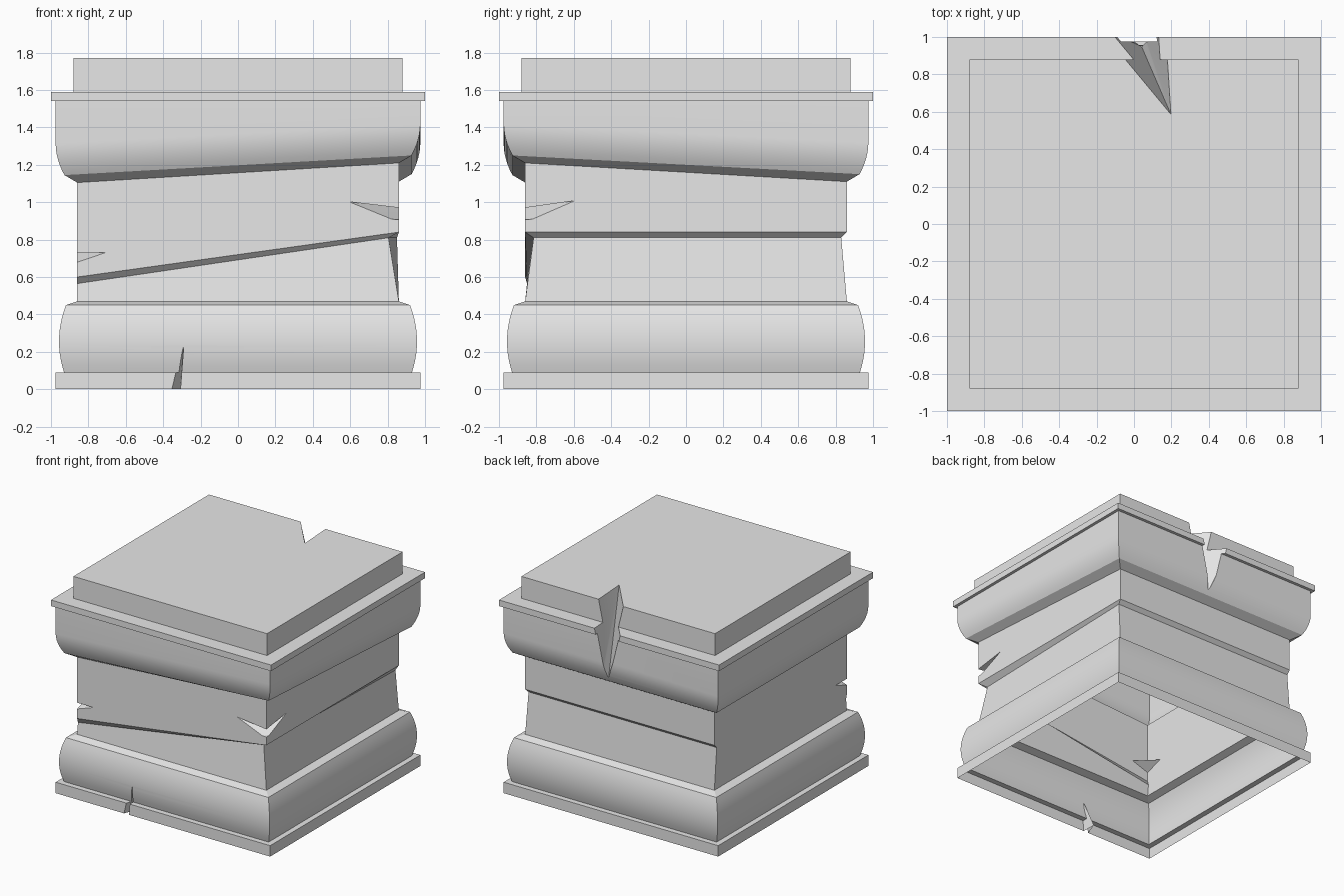
import bpy, bmesh, math

cube = bpy.data.objects.get("Cube")
if cube:
    bpy.data.objects.remove(cube, do_unlink=True)

stone = bpy.data.materials.new("pale_grey_stone")
stone.use_nodes = True
GREY = (0.8, 0.8, 0.8, 1)
stone.diffuse_color = GREY
stone.node_tree.nodes["Principled BSDF"].inputs["Base Color"].default_value = GREY

# Corner order: front left of picture, front right, back right, back left
SIGNS = [(-1, -1), (1, -1), (1, 1), (-1, 1)]


def ring(half, z, lift=(0, 0, 0, 0)):
    """Square loop; each corner may be raised on its own."""
    return [(sx * half, sy * half, z + up) for (sx, sy), up in zip(SIGNS, lift)]


def arc(start, end, z0, z1, bulge, steps, lift=(0, 0, 0, 0)):
    """Loops along a rounded moulding."""
    loops = []
    for i in range(steps + 1):
        t = i / steps
        half = start + (end - start) * t + bulge * 4 * t * (1 - t)
        loops.append(ring(half, z0 + (z1 - z0) * t, lift))
    return loops


def make_object(name, bm):
    mesh = bpy.data.meshes.new(name)
    bmesh.ops.recalc_face_normals(bm, faces=bm.faces)
    bm.to_mesh(mesh)
    bm.free()
    mesh.materials.append(stone)
    obj = bpy.data.objects.new(name, mesh)
    bpy.context.collection.objects.link(obj)
    return obj


def hull(name, points):
    """Convex chip cutter."""
    bm = bmesh.new()
    for p in points:
        bm.verts.new(p)
    bmesh.ops.convex_hull(bm, input=bm.verts)
    obj = make_object(name, bm)
    obj.hide_render = True
    return obj


# Plinth and rounded base moulding
loops = [ring(0.975, 0), ring(0.975, 0.09)]
loops += arc(0.93, 0.92, 0.09, 0.45, 0.032, 10)

# Lower shaft, leaning in under the slanted break
loops.append(ring(0.86, 0.47))
loops.append([(-0.86, -0.85, 0.565), (0.805, -0.815, 0.81),
              (0.85, 0.83, 0.81), (-0.86, 0.83, 0.81)])
loops.append(ring(0.86, 0.84, (-0.24, 0, 0, 0)))

# Upper shaft and tilted underside of the capital
tilt = (0, 0.105, 0.005, 0.005)
loops.append(ring(0.86, 1.105, tilt))
loops += arc(0.928, 0.975, 1.145, 1.31, 0.011, 6, tilt)

# Capital, slab and top block
for half, z in [(0.975, 1.54), (1, 1.54), (1, 1.59), (0.88, 1.59), (0.88, 1.77)]:
    loops.append(ring(half, z))

bm = bmesh.new()
rows = [[bm.verts.new(p) for p in loop] for loop in loops]
for low, high in zip(rows, rows[1:]):
    for i in range(4):
        j = (i + 1) % 4
        bm.faces.new((low[i], low[j], high[j], high[i]))
bm.faces.new(rows[0])
bm.faces.new(rows[-1])
pedestal = make_object("pedestal", bm)

# Chips knocked out of the stone
chips = [
    hull("back_crack_cutter", [(0.2, 0.58, 1.78), (-0.19, 1.05, 1.78), (0.17, 1.05, 1.78),
                               (0.04, 0.95, 1.18), (0.04, 1.05, 1.18)]),
    hull("base_chip_cutter", [(-0.365, -1, -0.01), (-0.308, -1, -0.01), (-0.31, -0.85, -0.01),
                              (-0.29, -0.95, 0.23), (-0.29, -1, 0.25)]),
    hull("small_corner_chip_cutter", [(-0.7, -0.87, 0.73), (-0.87, -0.7, 0.73),
                                      (-0.87, -0.87, 0.73), (-0.87, -0.87, 0.672)]),
    hull("large_corner_chip_cutter", [(0.59, -0.865, 1.002), (0.865, -0.59, 1.008),
                                      (0.88, -0.88, 0.965), (0.81, -0.87, 0.91),
                                      (0.87, -0.81, 0.91), (0.88, -0.88, 0.903)]),
]
for chip in chips:
    mod = pedestal.modifiers.new(chip.name, "BOOLEAN")
    mod.operation = "DIFFERENCE"
    mod.solver = "EXACT"
    mod.object = chip

bpy.ops.object.select_all(action="DESELECT")
bpy.context.view_layer.objects.active = pedestal
pedestal.select_set(True)
for chip in chips:
    bpy.ops.object.modifier_apply(modifier=chip.name)
    bpy.data.objects.remove(chip, do_unlink=True)

# Open the underside
bm = bmesh.new()
bm.from_mesh(pedestal.data)
floor = [f for f in bm.faces if all(abs(v.co.z) < 0.001 for v in f.verts)]
bmesh.ops.delete(bm, geom=floor, context="FACES")
bm.to_mesh(pedestal.data)
bm.free()

bpy.ops.object.shade_smooth_by_angle(angle=math.radians(14))
